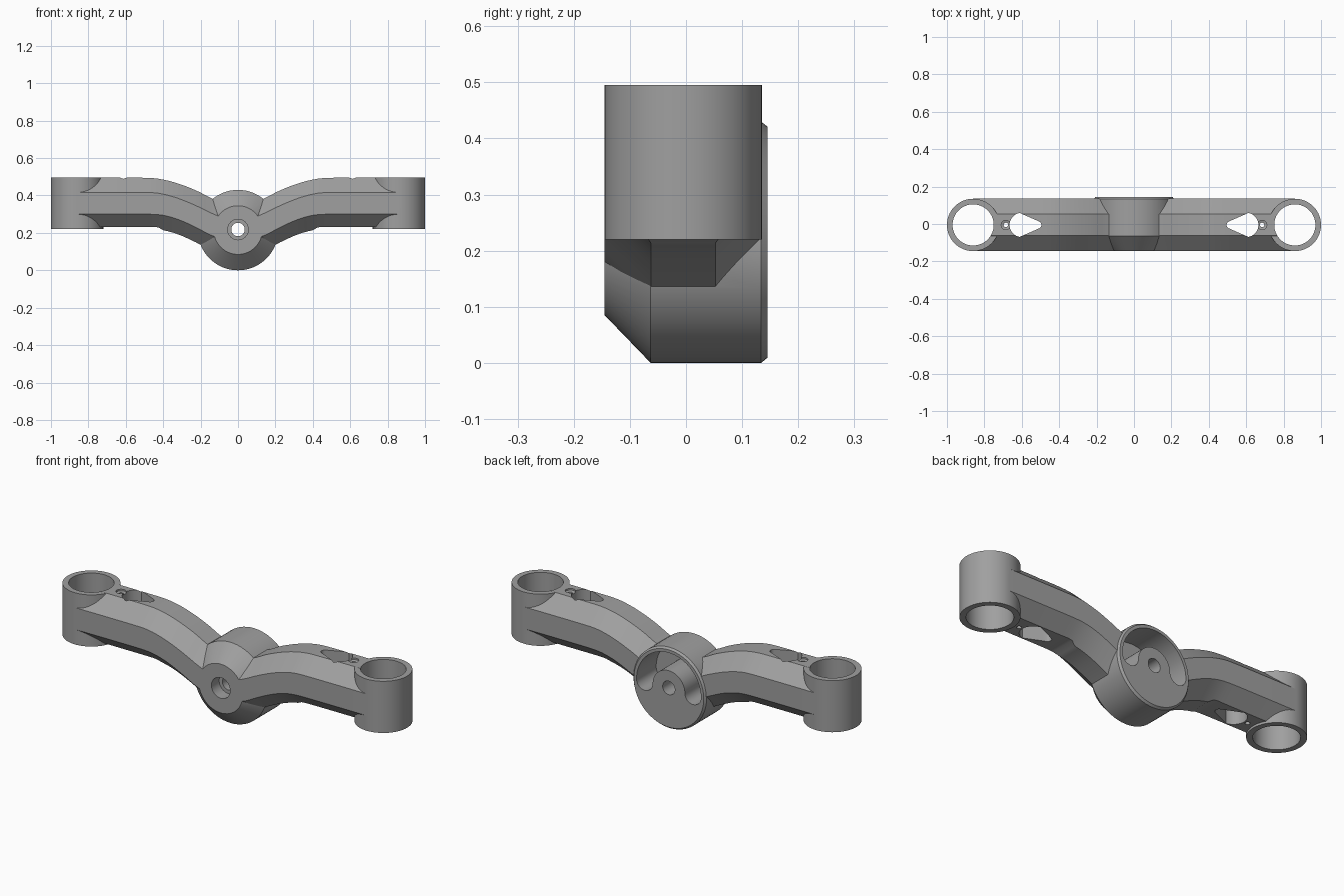
import bpy
import bmesh
from math import cos, sin, pi, radians
from mathutils import Vector

default = bpy.data.objects.get("Cube")
if default:
    bpy.data.objects.remove(default)

MID_Y = -0.005      # centre line of the arms
HUB_Z = 0.215
SLEEVE_X = 0.86

metal = bpy.data.materials.new("grey metal")
metal.use_nodes = True
GREY = (0.35, 0.35, 0.35, 1)
metal.diffuse_color = GREY
metal.node_tree.nodes["Principled BSDF"].inputs["Base Color"].default_value = GREY


def loft(name, rings):
    """Closed solid through a list of equal-length vertex rings."""
    bm = bmesh.new()
    loops = [[bm.verts.new(p) for p in ring] for ring in rings]
    n = len(loops[0])
    for a, b in zip(loops, loops[1:]):
        for i in range(n):
            j = (i + 1) % n
            bm.faces.new((a[i], a[j], b[j], b[i]))
    bm.faces.new(loops[0])
    bm.faces.new(loops[-1])
    bmesh.ops.recalc_face_normals(bm, faces=bm.faces)
    mesh = bpy.data.meshes.new(name)
    bm.to_mesh(mesh)
    bm.free()
    mesh.materials.append(metal)
    obj = bpy.data.objects.new(name, mesh)
    bpy.context.collection.objects.link(obj)
    return obj


def turned(name, profile, axis, origin, sides=64):
    """Solid of revolution; profile holds (radius, position along axis)."""
    rings = []
    for r, h in profile:
        ring = []
        for i in range(sides):
            a = 2 * pi * i / sides
            u, v = r * cos(a), r * sin(a)
            offset = (u, v, h) if axis == "Z" else (u, h, v)
            ring.append(Vector(origin) + Vector(offset))
        rings.append(ring)
    return loft(name, rings)


def combine(target, tool, operation):
    mod = target.modifiers.new(operation, "BOOLEAN")
    mod.operation = operation
    mod.solver = "EXACT"
    mod.object = tool
    bpy.context.view_layer.objects.active = target
    bpy.ops.object.modifier_apply(modifier=mod.name)
    bpy.data.objects.remove(tool)


def spline(points, x):
    """Smooth height curve through (x, z) points."""
    if x <= points[0][0]:
        return points[0][1]
    for i in range(len(points) - 1):
        (x0, z0), (x1, z1) = points[i], points[i + 1]
        if x <= x1:
            def slope(k):
                a, b = points[max(k - 1, 0)], points[min(k + 1, len(points) - 1)]
                return (b[1] - a[1]) / (b[0] - a[0])
            t, w = (x - x0) / (x1 - x0), x1 - x0
            return ((2*t**3 - 3*t*t + 1) * z0 + (t**3 - 2*t*t + t) * w * slope(i)
                    + (3*t*t - 2*t**3) * z1 + (t**3 - t*t) * w * slope(i + 1))
    return points[-1][1]


# Arms: chamfered beam swept along a gull-wing curve
top = [(0, .34), (.13, .38), (.22, .425), (.33, .467), (.43, .49), (.53, .495), (.9, .495)]
upper = [(0, .25), (.13, .3), (.23, .348), (.33, .388), (.42, .411), (.5, .416), (.9, .416)]
lower = [(0, .15), (.13, .182), (.23, .232), (.32, .272), (.4, .294), (.48, .3), (.9, .3)]


def section(x):
    ax = abs(x)
    zt, zu, zl = (spline(c, ax) for c in (top, upper, lower))
    full = zl - 0.08
    # flat relief under the outer half of each arm, ending in a short ramp
    ramp = min(max((ax - 0.35) / 0.08, 0), 1)
    zb = max(full, 0.185 + 0.047 * ramp) if ax >= 0.35 else full
    wb = 0.0575 + (zb - full)
    half = [(0.0575, zt), (0.14, zu), (0.14, zl), (wb, zb)]
    pts = half + [(-w, z) for w, z in reversed(half)]
    return [(x, MID_Y + w, z) for w, z in pts]


stations = [i * 0.025 for i in range(1, 22)] + [0.7, SLEEVE_X]
stations = [-x for x in reversed(stations)] + [0] + stations
body = loft("bracket_body", [section(x) for x in stations])

# Hub with a chamfered nose and rear rim
hub = turned("hub", [(.13, -.145), (.215, -.063), (.215, .134), (.206, .145)],
             "Y", (0, 0, HUB_Z))
combine(body, hub, "UNION")

# End sleeves
for side in (-1, 1):
    centre = (side * SLEEVE_X, MID_Y, 0)
    sleeve = turned("sleeve", [(.14, .22), (.14, .495)], "Z", centre)
    combine(body, sleeve, "UNION")

for side in (-1, 1):
    centre = (side * SLEEVE_X, MID_Y, 0)
    combine(body, turned("sleeve_bore", [(.11, .1), (.11, .6)], "Z", centre), "DIFFERENCE")

    # Teardrop slot, narrow end towards the hub
    outline = []
    for i in range(33):
        a = radians(-80 + 160 * i / 32)
        outline.append((.6 + .065 * cos(a), .065 * sin(a)))
    for i in range(13):
        a = radians(120 + 120 * i / 12)
        outline.append((.515 + .02 * cos(a), .02 * sin(a)))
    slot = loft("teardrop_slot", [[(side * x, MID_Y + y, z) for x, y in outline]
                                  for z in (.1, .6)])
    combine(body, slot, "DIFFERENCE")

    # Small countersunk hole
    pin = turned("pin_hole", [(.012, .1), (.012, .483), (.025, .487), (.025, .6)],
                 "Z", (side * .685, MID_Y, 0), 24)
    combine(body, pin, "DIFFERENCE")

# Hub bore with front counterbore
bore = turned("hub_bore", [(.055, -.3), (.055, -.08), (.036, -.08), (.036, .3)],
              "Y", (0, 0, HUB_Z + .003), 40)
combine(body, bore, "DIFFERENCE")

# Curved pocket in the rear of the hub, round at both ends
INNER, OUTER = 0.095, 0.19
MEAN, CAP = (INNER + OUTER) / 2, (OUTER - INNER) / 2
shape = [(OUTER * cos(pi * i / 40), OUTER * sin(pi * i / 40)) for i in range(41)]
shape += [(-MEAN - CAP * cos(pi * i / 12), -CAP * sin(pi * i / 12)) for i in range(1, 12)]
shape += [(-INNER * cos(pi * i / 40), INNER * sin(pi * i / 40)) for i in range(41)]
shape += [(MEAN - CAP * cos(pi * i / 12), -CAP * sin(pi * i / 12)) for i in range(1, 12)]
pocket = loft("rear_pocket", [[(x, y, HUB_Z + z) for x, z in shape] for y in (-.02, .3)])
combine(body, pocket, "DIFFERENCE")

# Smooth round surfaces, crisp edges
bpy.ops.object.select_all(action="DESELECT")
body.select_set(True)
bpy.context.view_layer.objects.active = body
bpy.ops.object.shade_smooth_by_angle(angle=radians(25))
